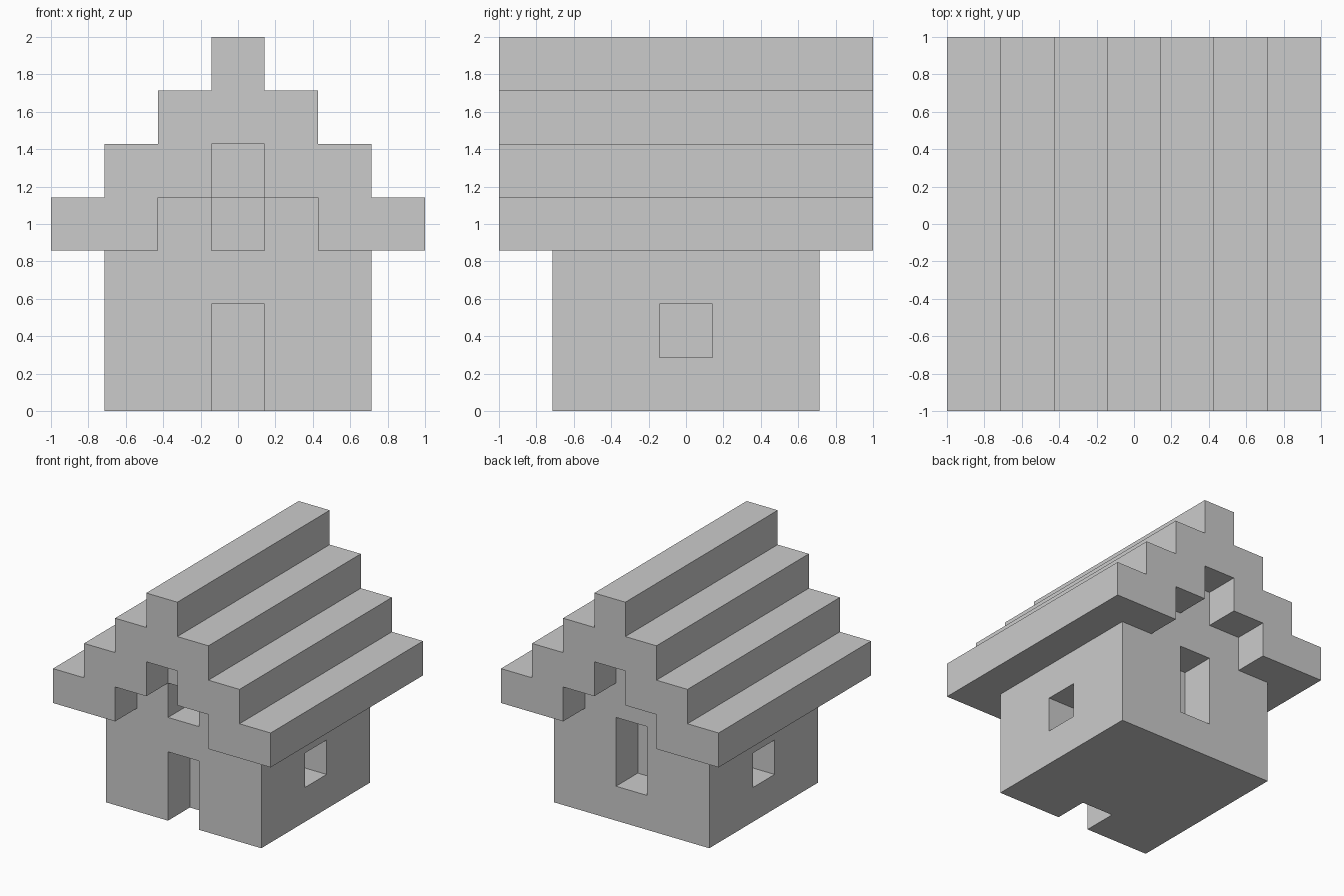
import bpy, bmesh

if "Cube" in bpy.data.objects:
    bpy.data.objects.remove(bpy.data.objects["Cube"])

U = 2 / 7  # the whole house sits on a 7-step grid


def extrude_profile(name, points, half_depth):
    """Extrude an x/z profile (grid units) along y, centred on y = 0."""
    bm = bmesh.new()
    face = bm.faces.new([bm.verts.new((x * U, -half_depth * U, z * U)) for x, z in points])
    out = bmesh.ops.extrude_face_region(bm, geom=[face])
    moved = [v for v in out["geom"] if isinstance(v, bmesh.types.BMVert)]
    bmesh.ops.translate(bm, verts=moved, vec=(0, 2 * half_depth * U, 0))
    bmesh.ops.recalc_face_normals(bm, faces=bm.faces)
    mesh = bpy.data.meshes.new(name)
    bm.to_mesh(mesh)
    bm.free()
    obj = bpy.data.objects.new(name, mesh)
    bpy.context.collection.objects.link(obj)
    return obj


def mirrored(right):
    """Close a right-hand outline with its mirror image."""
    return right + [(-x, z) for x, z in reversed(right)]


def cut(target, lo, hi):
    """Cut a box-shaped recess out of target."""
    bpy.ops.mesh.primitive_cube_add(size=1, location=[(a + b) / 2 * U for a, b in zip(lo, hi)])
    cutter = bpy.context.object
    cutter.name = "recess_cutter"
    cutter.scale = [(b - a) * U for a, b in zip(lo, hi)]
    cutter.hide_render = True
    mod = target.modifiers.new("recess", "BOOLEAN")
    mod.operation = "DIFFERENCE"
    mod.solver = "EXACT"
    mod.object = cutter
    bpy.context.view_layer.objects.active = target
    bpy.ops.object.modifier_apply(modifier=mod.name)
    bpy.data.objects.remove(cutter)


# Walls with stepped gables
walls = extrude_profile("house_walls", mirrored(
    [(2.5, 0), (2.5, 3), (1.5, 3), (1.5, 4), (0.5, 4), (0.5, 5)]), 2.5)

# Front door, attic window, tall back window
cut(walls, (-0.5, -3, -0.5), (0.5, -1.5, 2))
cut(walls, (-0.5, -3, 3), (0.5, -1.5, 4))
cut(walls, (-0.5, 1.5, 1), (0.5, 3, 3))

# Side windows
cut(walls, (1.5, -0.5, 1), (3, 0.5, 2))
cut(walls, (-3, -0.5, 1), (-1.5, 0.5, 2))

# Stepped roof with stepped underside
outer = [(3.5, 3), (3.5, 4), (2.5, 4), (2.5, 5), (1.5, 5), (1.5, 6), (0.5, 6), (0.5, 7)]
inner = [(0.5, 5), (0.5, 4), (1.5, 4), (1.5, 3)]
extrude_profile("stepped_roof", mirrored(inner + outer), 3.5)
